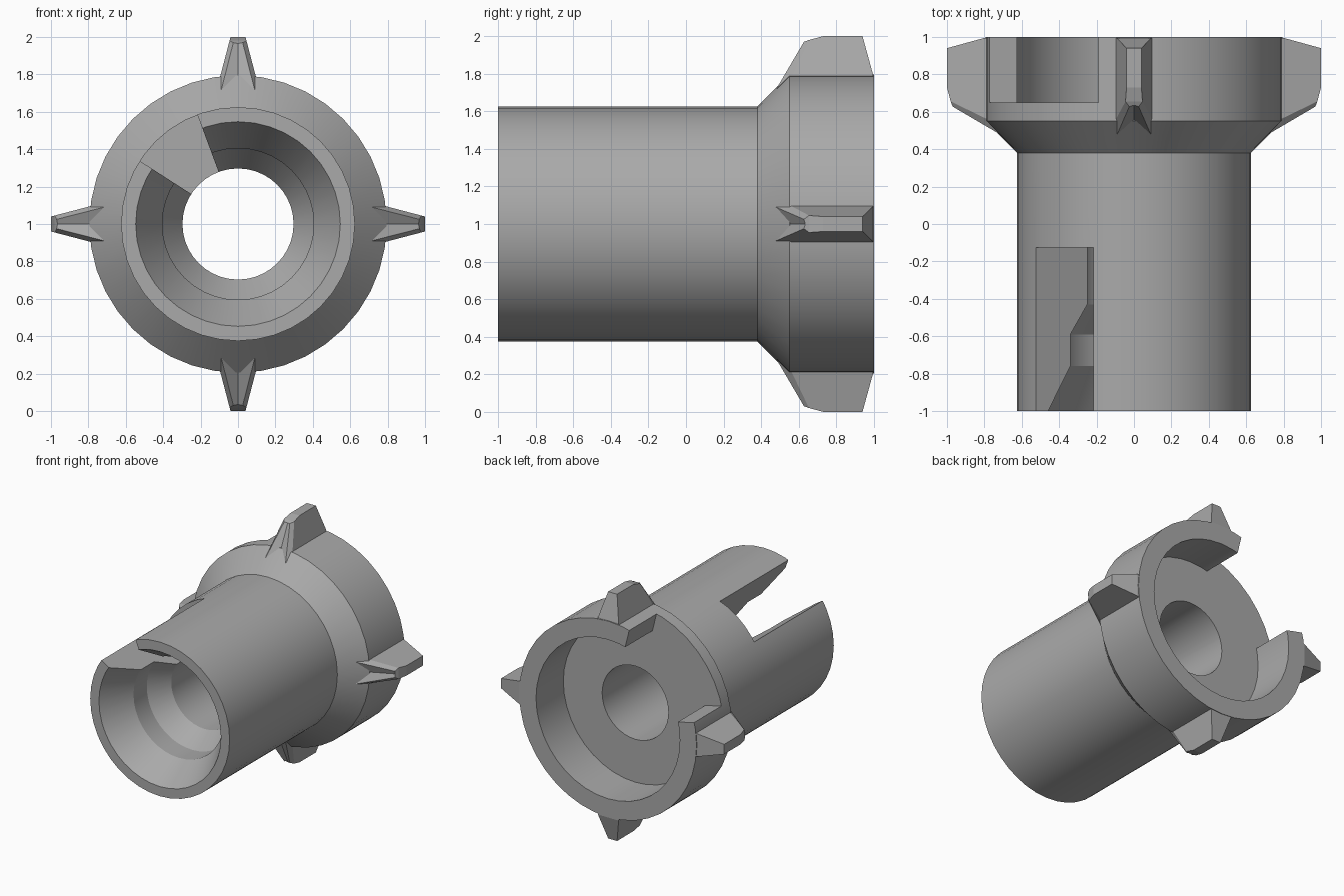
import bpy, bmesh
from math import sin, cos, pi, radians

cube = bpy.data.objects.get("Cube")
if cube:
    bpy.data.objects.remove(cube)

grey = bpy.data.materials.new("plain grey")
grey.use_nodes = True
tone = (0.4, 0.4, 0.4, 1)
grey.diffuse_color = tone
grey.node_tree.nodes["Principled BSDF"].inputs["Base Color"].default_value = tone

SIDES = 40


def make(name, verts, faces):
    mesh = bpy.data.meshes.new(name)
    bm = bmesh.new()
    vs = [bm.verts.new(v) for v in verts]
    for f in faces:
        bm.faces.new([vs[i] for i in f])
    bmesh.ops.recalc_face_normals(bm, faces=bm.faces)
    bm.to_mesh(mesh)
    bm.free()
    mesh.materials.append(grey)
    obj = bpy.data.objects.new(name, mesh)
    bpy.context.collection.objects.link(obj)
    return obj


def polar(r, a, y):
    # angle runs from the top towards the model's right
    return (-r * sin(a), y, 1 + r * cos(a))


def wedge(name, a0, a1, y0, y1):
    # pie-shaped cutter around the long axis
    prof = [(0.05, a0), (2, a0), (2, a1), (0.05, a1)]
    verts = [polar(r, radians(a), y) for y in (y0, y1) for r, a in prof]
    faces = [(0, 1, 2, 3), (4, 5, 6, 7)]
    faces += [(i, (i + 1) % 4, (i + 1) % 4 + 4, i + 4) for i in range(4)]
    obj = make(name, verts, faces)
    obj.hide_render = True
    return obj


# Hollow stepped body, turned from a closed (radius, y) profile
profile = [(0.625, -1), (0.625, 0.38), (0.795, 0.55), (0.795, 1),
           (0.645, 1), (0.645, 0.65), (0.297, 0.65), (0.297, -0.43),
           (0.405, -0.59), (0.405, -0.76), (0.547, -1)]
n = len(profile)
verts = [polar(r, 2 * pi * s / SIDES, y) for s in range(SIDES) for r, y in profile]
faces = []
for s in range(SIDES):
    a, b = s * n, (s + 1) % SIDES * n
    faces += [(a + i, a + (i + 1) % n, b + (i + 1) % n, b + i) for i in range(n)]
body = make("body", verts, faces)

# Front slot and rear rim gap
for cutter in (wedge("front_slot_cutter", 20.4, 57.3, -1.2, -0.125),
               wedge("rim_gap_cutter", 13.9, 77, 0.65, 1.2)):
    mod = body.modifiers.new("cut", 'BOOLEAN')
    mod.operation = 'DIFFERENCE'
    mod.solver = 'EXACT'
    mod.object = cutter
    bpy.context.view_layer.objects.active = body
    bpy.ops.object.modifier_apply(modifier=mod.name)
    bpy.data.objects.remove(cutter)

bpy.ops.object.select_all(action='DESELECT')
body.select_set(True)
bpy.context.view_layer.objects.active = body
bpy.ops.object.shade_smooth_by_angle(angle=radians(25))


# Tapered fins with a grooved front edge
def fin(name, a):
    def width(r):
        return 0.04 + 0.262 * (1 - r)

    # centre line: groove foot, groove top; then one side's (offset, radius, y)
    centre = [(0, 0.66, 0.492), (0, 0.965, 0.635)]
    side = [(0.104, 0.66, 0.446), (0.025, 0.97, 0.628),
            (width(0.66), 0.66, 0.5), (width(0.98), 0.98, 0.655),
            (width(1), 1, 0.73), (width(1), 1, 0.94),
            (width(0.8), 0.8, 0.995), (width(0.66), 0.66, 0.995)]
    pts = centre + side + [(-t, r, y) for t, r, y in side]
    k = len(side)
    half = [(0, 2, 3, 1), (2, 4, 5, 3), (4, 9, 8, 7, 6, 5)]
    faces = half + [tuple(i + k if i > 1 else i for i in f) for f in half]
    # outer tip, back and hidden foot
    faces += [(1, 3, 5, 5 + k, 3 + k), (5, 6, 6 + k, 5 + k), (6, 7, 7 + k, 6 + k),
              (7, 8, 8 + k, 7 + k), (8, 9, 9 + k, 8 + k),
              (0, 2, 4, 9, 9 + k, 4 + k, 2 + k)]
    verts = [(t * cos(a) - r * sin(a), y, 1 + t * sin(a) + r * cos(a)) for t, r, y in pts]
    make(name, verts, faces)


for i, name in enumerate(("top_fin", "right_fin", "bottom_fin", "left_fin")):
    fin(name, i * pi / 2)
